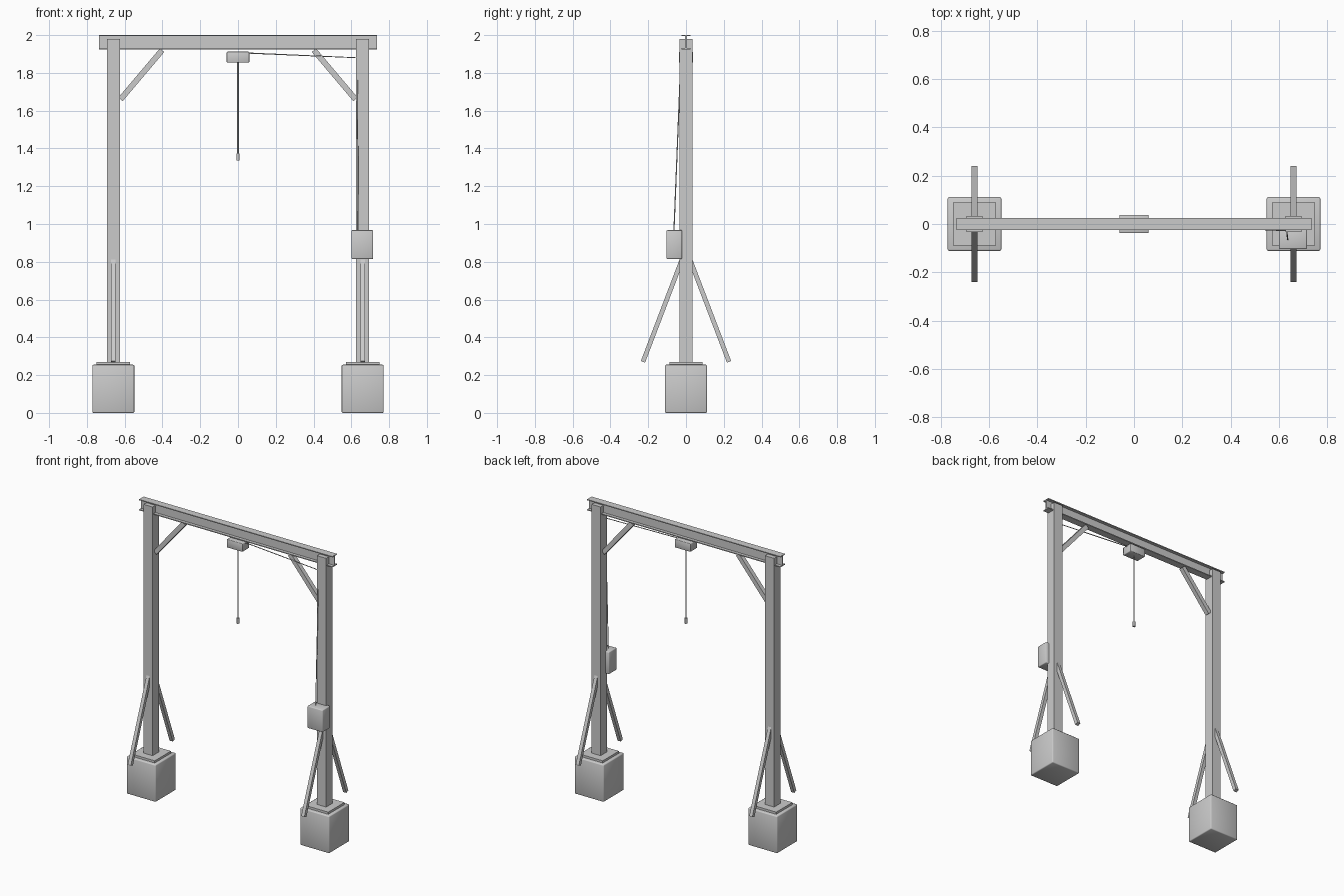
import bpy, bmesh
from mathutils import Vector

if "Cube" in bpy.data.objects:
    bpy.data.objects.remove(bpy.data.objects["Cube"])


def finish(name, bm):
    bmesh.ops.recalc_face_normals(bm, faces=bm.faces)
    me = bpy.data.meshes.new(name)
    bm.to_mesh(me)
    bm.free()
    ob = bpy.data.objects.new(name, me)
    bpy.context.collection.objects.link(ob)
    return ob


def box(name, lo, hi, bevel=0.0):
    lo, hi = Vector(lo), Vector(hi)
    bm = bmesh.new()
    bmesh.ops.create_cube(bm, size=1)
    for v in bm.verts:
        v.co = (lo + hi) / 2 + v.co * (hi - lo)
    ob = finish(name, bm)
    if bevel:
        m = ob.modifiers.new("bevel", 'BEVEL')
        m.width, m.segments = bevel, 2
        for p in ob.data.polygons:
            p.use_smooth = True
    return ob


def strut(name, a, b, width, depth):
    """Square bar running from a to b."""
    a, b = Vector(a), Vector(b)
    ob = box(name, (-width / 2, -depth / 2, -(b - a).length / 2),
             (width / 2, depth / 2, (b - a).length / 2))
    d = (b - a).normalized()
    # keep the bar's local y or x axis square to the frame
    side = Vector((0, 1, 0)) if abs(d.y) < 1e-4 else Vector((1, 0, 0))
    other = d.cross(side)
    for v in ob.data.vertices:
        v.co = (a + b) / 2 + side * v.co.x + other * v.co.y + d * v.co.z
    return ob


def wire(name, pts, radius):
    cu = bpy.data.curves.new(name, 'CURVE')
    cu.dimensions = '3D'
    cu.bevel_depth, cu.bevel_resolution, cu.use_fill_caps = radius, 2, True
    sp = cu.splines.new('POLY')
    sp.points.add(len(pts) - 1)
    for p, c in zip(sp.points, pts):
        p.co = (*c, 1)
    ob = bpy.data.objects.new(name, cu)
    bpy.context.collection.objects.link(ob)
    return ob


# I-beam from an extruded profile (y, z)
w, t, b, z0, z1, f = 0.025, 0.004, 0.735, 1.925, 2.0, 0.006
half = [(w, z0), (w, z0 + f), (t, z0 + f), (t, z1 - f), (w, z1 - f), (w, z1)]
profile = half + [(-y, z) for y, z in reversed(half)]
bm = bmesh.new()
face = bm.faces.new([bm.verts.new((-b, y, z)) for y, z in profile])
ext = bmesh.ops.extrude_face_region(bm, geom=[face])
bmesh.ops.translate(bm, vec=(2 * b, 0, 0),
                    verts=[v for v in ext["geom"] if isinstance(v, bmesh.types.BMVert)])
finish("top_beam", bm)

# Legs, footings and braces on both sides
for s, side in ((-1, "left"), (1, "right")):
    c = 0.66 * s
    box(f"{side}_footing", (c - .111, -.111, 0), (c + .111, .111, .255), 0.006)
    box(f"{side}_base_plate", (c - .088, -.088, .25), (c + .088, .088, .27))
    box(f"{side}_column", (c - .034, -.034, .265), (c + .034, .034, 1.98))
    strut(f"{side}_knee_brace", (.622 * s, 0, 1.66), (.402 * s, 0, 1.92), .03, .03)
    for d, end in ((-1, "front"), (1, "back")):
        strut(f"{side}_{end}_leg_brace", (c, .02 * d, .815), (c, .228 * d, .27), .024, .024)

# Hoist trolley, hanging cable and end fitting
box("hoist_trolley", (-.06, -.038, 1.855), (.06, .038, 1.912), 0.004)
wire("hoist_cable", [(0, 0, 1.86), (0, 0, 1.36)], 0.004)
wire("cable_end", [(0, 0, 1.372), (0, 0, 1.335)], 0.009)

# Control box and its power lead
box("control_box", (.6, -.104, .815), (.716, -.02, .967), 0.005)
wire("power_lead", [(.05, 0, 1.905), (.632, -.027, 1.88), (.636, -.064, .96)], 0.003)
